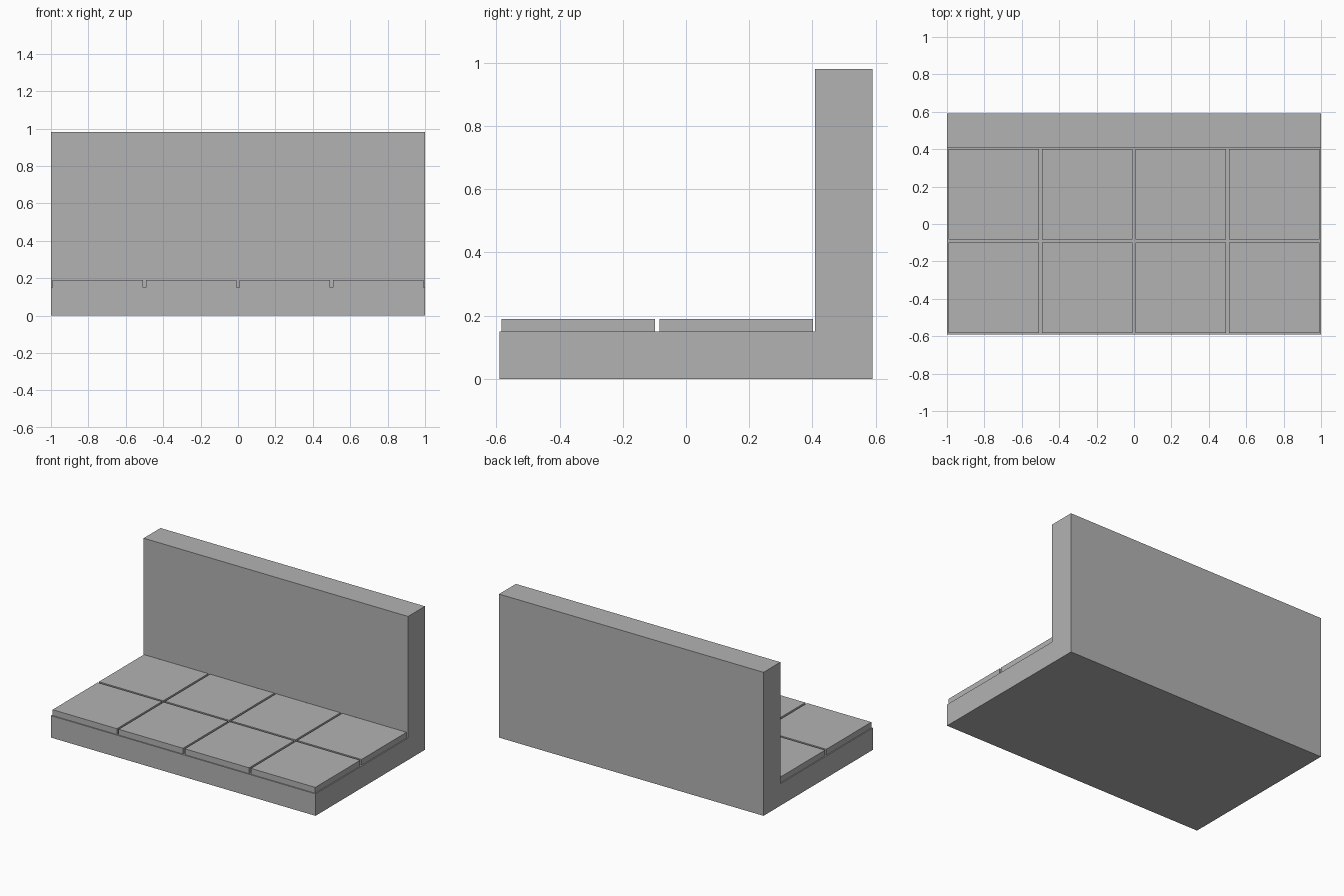
import bpy
import bmesh
from mathutils import Matrix, Vector

if "Cube" in bpy.data.objects:
    bpy.data.objects.remove(bpy.data.objects["Cube"], do_unlink=True)

stone = bpy.data.materials.new("grey_stone")
stone.use_nodes = True
stone.diffuse_color = (0.45, 0.45, 0.45, 1)
stone.node_tree.nodes["Principled BSDF"].inputs["Base Color"].default_value = stone.diffuse_color

# Overall dimensions
HALF_X, HALF_Y = 1.0, 0.591
WALL_FRONT, WALL_TOP = 0.409, 0.981
FLOOR_TOP = 0.15
CELL, TILE, TILE_H = 0.5, 0.486, 0.04


def finish(bm, name):
    bmesh.ops.recalc_face_normals(bm, faces=bm.faces)
    mesh = bpy.data.meshes.new(name)
    bm.to_mesh(mesh)
    bm.free()
    mesh.materials.append(stone)
    obj = bpy.data.objects.new(name, mesh)
    bpy.context.collection.objects.link(obj)
    return obj


# Floor slab and back wall: one L-shaped profile extruded along x
bm = bmesh.new()
profile = [(-HALF_Y, 0), (HALF_Y, 0), (HALF_Y, WALL_TOP),
           (WALL_FRONT, WALL_TOP), (WALL_FRONT, FLOOR_TOP), (-HALF_Y, FLOOR_TOP)]
side = bm.faces.new([bm.verts.new((-HALF_X, y, z)) for y, z in profile])
swept = bmesh.ops.extrude_face_region(bm, geom=[side])["geom"]
bmesh.ops.translate(bm, vec=(2 * HALF_X, 0, 0),
                    verts=[v for v in swept if isinstance(v, bmesh.types.BMVert)])
finish(bm, "floor_and_wall")

# Floor tiles: four across, two deep
for row in range(2):
    for col in range(4):
        bm = bmesh.new()
        centre = Vector((-HALF_X + (col + 0.5) * CELL,
                         -HALF_Y + (row + 0.5) * CELL,
                         FLOOR_TOP + TILE_H / 2))
        size = Matrix.Diagonal((TILE, TILE, TILE_H, 1))
        bmesh.ops.create_cube(bm, size=1, matrix=Matrix.Translation(centre) @ size)
        finish(bm, f"floor_tile_{row + 1}_{col + 1}")
